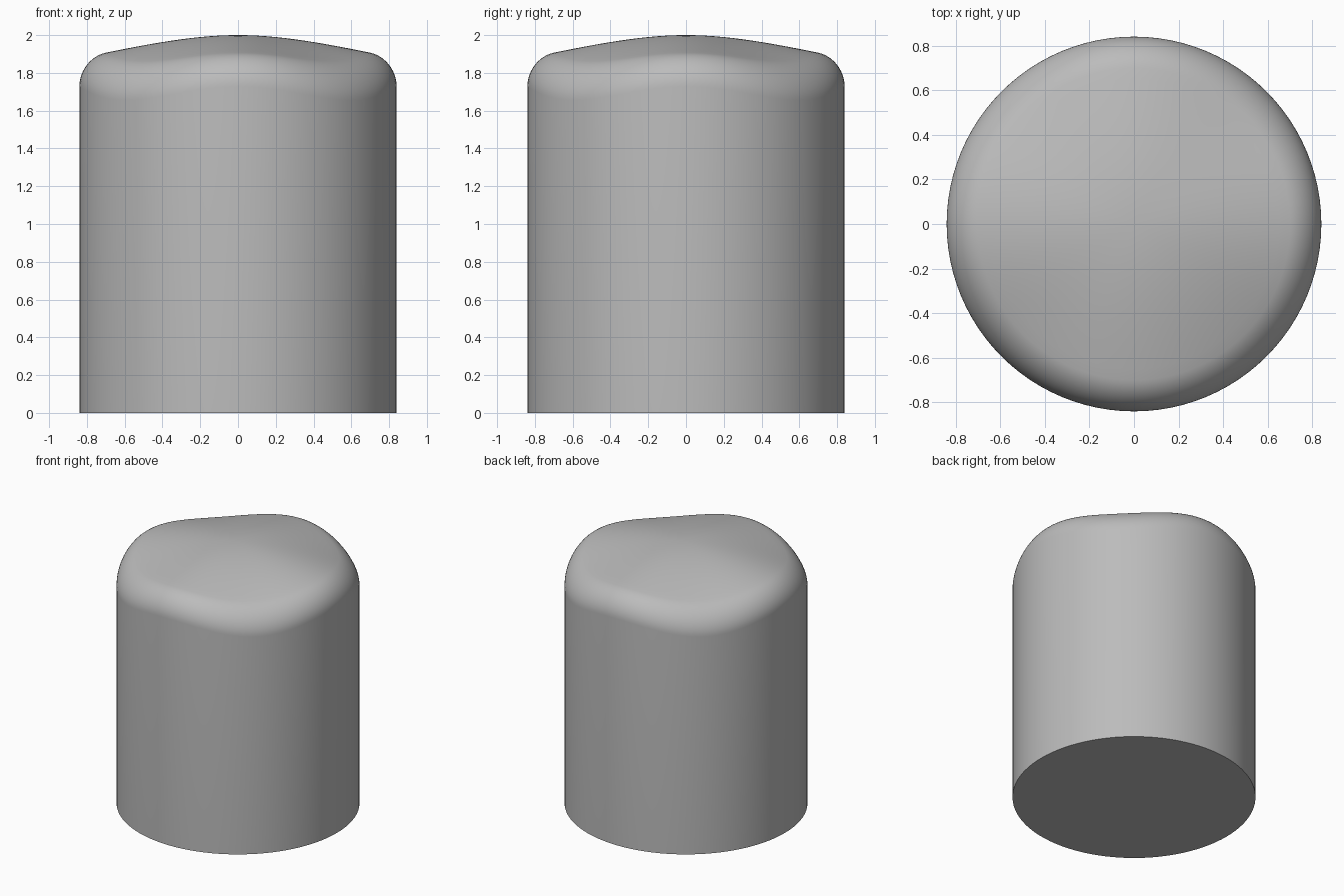
import bpy, bmesh
from math import sin, cos, pi, sqrt, radians

if "Cube" in bpy.data.objects:
    bpy.data.objects.remove(bpy.data.objects["Cube"])

SIDES = 96
R, FILLET = 0.84, 0.14


def top_height(r, a):
    # shallow crown whose rim dips along the four diagonals
    return 2 - 0.243 * (sqrt(r * r + 0.2) - sqrt(0.2)) - 0.11 * r ** 2.5 * sin(2 * a) ** 2


def profile(a):
    # base edge, rounded shoulder, then crown towards the centre
    wall, corner, inner = top_height(R, a) - 0.15, top_height(R, a), R - FILLET
    pts = [(R, 0)]
    for i in range(13):
        t = i / 12
        b0, b1, b2 = (1 - t) ** 2, 2 * 0.74 * t * (1 - t), t * t
        w = b0 + b1 + b2
        pts.append(((b0 * R + b1 * R + b2 * inner) / w,
                    (b0 * wall + b1 * corner + b2 * top_height(inner, a)) / w))
    for i in range(1, 14):
        r = inner * (1 - i / 14)
        pts.append((r, top_height(r, a)))
    return pts


bm = bmesh.new()
columns = []
for k in range(SIDES):
    a = 2 * pi * k / SIDES
    columns.append([bm.verts.new((r * cos(a), r * sin(a), z)) for r, z in profile(a)])
centre = bm.verts.new((0, 0, 2))

# wall, shoulder and crown
for k in range(SIDES):
    c, n = columns[k], columns[(k + 1) % SIDES]
    for j in range(len(c) - 1):
        bm.faces.new((c[j], n[j], n[j + 1], c[j + 1]))
    bm.faces.new((c[-1], n[-1], centre))

# flat base
bm.faces.new([c[0] for c in reversed(columns)])

mesh = bpy.data.meshes.new("rounded_plug")
bm.to_mesh(mesh)
bm.free()
plug = bpy.data.objects.new("rounded_plug", mesh)
bpy.context.collection.objects.link(plug)

# mid grey surface
grey = bpy.data.materials.new("mid_grey")
grey.diffuse_color = (0.5, 0.5, 0.5, 1)
grey.use_nodes = True
grey.node_tree.nodes["Principled BSDF"].inputs["Base Color"].default_value = grey.diffuse_color
mesh.materials.append(grey)

bpy.context.view_layer.objects.active = plug
plug.select_set(True)
bpy.ops.object.shade_smooth_by_angle(angle=radians(40))
